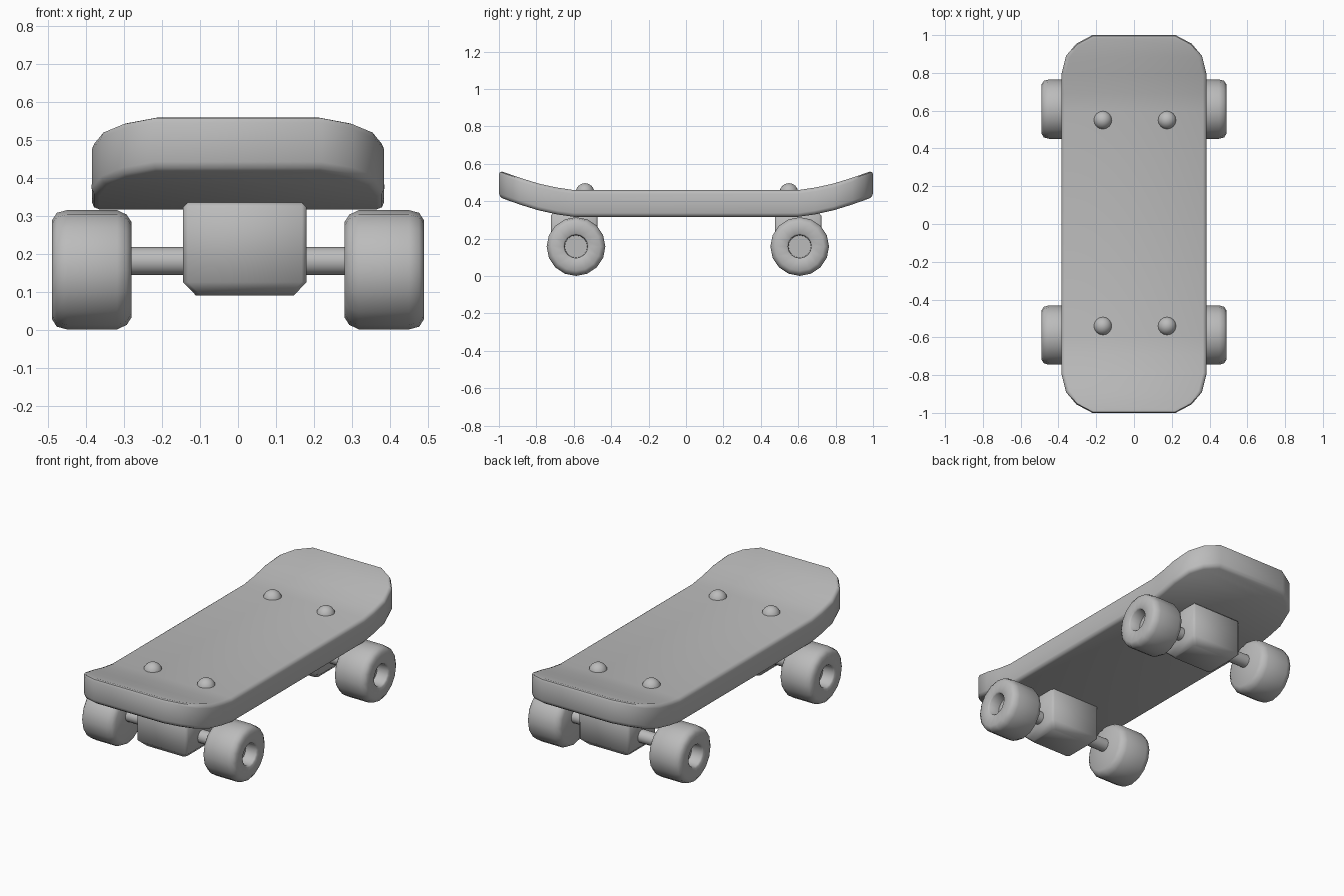
import bpy, bmesh, math
from mathutils import Matrix, Vector

if "Cube" in bpy.data.objects:
    bpy.data.objects.remove(bpy.data.objects["Cube"], do_unlink=True)

grey = bpy.data.materials.new("plain grey")
grey.use_nodes = True
grey.diffuse_color = (0.5, 0.5, 0.5, 1)
grey.node_tree.nodes["Principled BSDF"].inputs["Base Color"].default_value = (0.5, 0.5, 0.5, 1)


def finish(bm, name, angle=50):
    """Turn a bmesh into a smooth shaded grey object."""
    bmesh.ops.recalc_face_normals(bm, faces=bm.faces)
    mesh = bpy.data.meshes.new(name)
    bm.to_mesh(mesh)
    bm.free()
    mesh.materials.append(grey)
    obj = bpy.data.objects.new(name, mesh)
    bpy.context.collection.objects.link(obj)
    bpy.ops.object.select_all(action="DESELECT")
    obj.select_set(True)
    bpy.context.view_layer.objects.active = obj
    bpy.ops.object.shade_smooth_by_angle(angle=math.radians(angle))
    return obj


# Deck: rectangular sections lofted along y, with upturned ends
# Each station is (y, half width, rise)
end = [(0.6, 0.385, 0), (0.69, 0.385, 0.013), (0.79, 0.385, 0.035),
       (0.89, 0.36, 0.066), (0.955, 0.305, 0.089), (1.0, 0.22, 0.105)]
stations = [(-y, w, r) for y, w, r in reversed(end)] + end
bm = bmesh.new()
rings = []
for y, w, rise in stations:
    low, high = 0.317 + rise, 0.46 + rise
    rings.append([bm.verts.new(p) for p in
                  ((-w, y, low), (w, y, low), (w, y, high), (-w, y, high))])
for a, b in zip(rings, rings[1:]):
    for i in range(4):
        j = (i + 1) % 4
        bm.faces.new((a[i], a[j], b[j], b[i]))
bm.faces.new(rings[0])
bm.faces.new(rings[-1])
bmesh.ops.recalc_face_normals(bm, faces=bm.faces)
rim = [e for e in bm.edges if e.calc_face_angle() > math.radians(55)]
bmesh.ops.bevel(bm, geom=rim, offset=0.02, segments=2, profile=0.5, affect="EDGES")
finish(bm, "deck")


def wheel(name, side, y):
    """Lathe a wheel with a recessed hub on its outer face."""
    profile = [(0.28, 0), (0.28, 0.125), (0.293, 0.145), (0.318, 0.157), (0.45, 0.157),
               (0.477, 0.15), (0.49, 0.13), (0.49, 0.07), (0.483, 0.062),
               (0.42, 0.06), (0.42, 0)]
    bm = bmesh.new()
    pts = [bm.verts.new((side * x, 0, r)) for x, r in profile]
    lines = [bm.edges.new(pair) for pair in zip(pts, pts[1:])]
    bmesh.ops.spin(bm, geom=pts + lines, axis=(1, 0, 0), cent=(0, 0, 0),
                   angle=math.tau, steps=16)
    bmesh.ops.remove_doubles(bm, verts=bm.verts, dist=0.0005)
    bmesh.ops.translate(bm, verts=bm.verts, vec=(0, y, 0.158))
    finish(bm, name)


def truck(name, y):
    """Block under the deck with chamfered edges, wider chamfer at the bottom."""
    bm = bmesh.new()
    bmesh.ops.create_cube(bm, size=1, matrix=Matrix.Translation((0.018, y, 0.2125))
                          @ Matrix.Diagonal((0.325, 0.25, 0.245, 1)))
    bottom = [e for e in bm.edges if all(v.co.z < 0.1 for v in e.verts)]
    bmesh.ops.bevel(bm, geom=bottom, offset=0.034, segments=1, affect="EDGES")
    rest = [e for e in bm.edges if e.calc_face_angle() > math.radians(60)]
    bmesh.ops.bevel(bm, geom=rest, offset=0.012, segments=1, affect="EDGES")
    finish(bm, name)


def axle(name, y):
    bm = bmesh.new()
    bmesh.ops.create_cone(bm, cap_ends=True, segments=16, radius1=0.037, radius2=0.037,
                          depth=0.62, matrix=Matrix.Translation((0, y, 0.181))
                          @ Matrix.Rotation(math.pi / 2, 4, "Y"))
    finish(bm, name)


def bolt(name, x, y):
    """Dome head set into the deck top."""
    bm = bmesh.new()
    bmesh.ops.create_uvsphere(bm, u_segments=16, v_segments=8, radius=0.05,
                              matrix=Matrix.Translation((x, y, 0.447)))
    finish(bm, name)


# Running gear and bolts at both ends
for label, y, bolt_y in (("front", -0.588, -0.54), ("back", 0.608, 0.55)):
    truck(label + "_truck_block", -0.598 if y < 0 else 0.6)
    axle(label + "_axle", y)
    for side_name, side in (("left", 1), ("right", -1)):
        wheel(f"{label}_{side_name}_wheel", side, y)
        bolt(f"{label}_{side_name}_bolt", 0.005 + side * 0.17, bolt_y)
